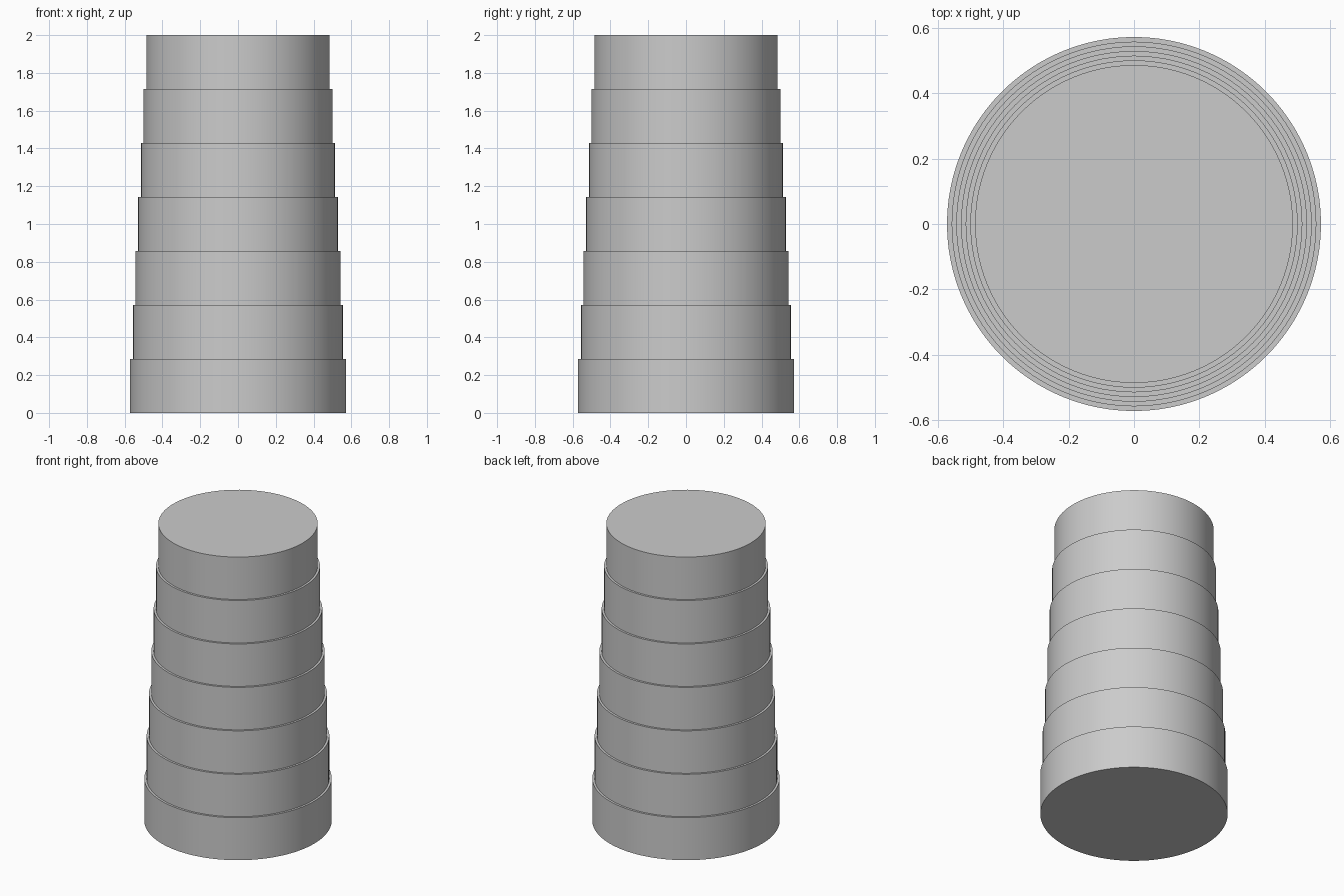
import bpy
import math

cube = bpy.data.objects.get("Cube")
if cube:
    bpy.data.objects.remove(cube, do_unlink=True)

TIERS = 7
HEIGHT = 2 / TIERS
BASE_RADIUS = 4 / 7
SHRINK = 0.025

# Plain grey for the whole stack
grey = bpy.data.materials.new("light grey")
grey.use_nodes = True
colour = (0.6, 0.6, 0.6, 1)
grey.diffuse_color = colour
grey.node_tree.nodes["Principled BSDF"].inputs["Base Color"].default_value = colour


def add_tier(index):
    """One drum, slightly narrower than the one below it."""
    bpy.ops.mesh.primitive_cylinder_add(
        vertices=96,
        radius=BASE_RADIUS * (1 - SHRINK * index),
        depth=HEIGHT,
        location=(0, 0, HEIGHT * (index + 0.5)),
    )
    tier = bpy.context.object
    tier.name = f"tier_{index + 1}"
    tier.data.materials.append(grey)
    bpy.ops.object.shade_smooth_by_angle(angle=math.radians(30))


# Stepped tower, widest tier at the bottom
for i in range(TIERS):
    add_tier(i)
